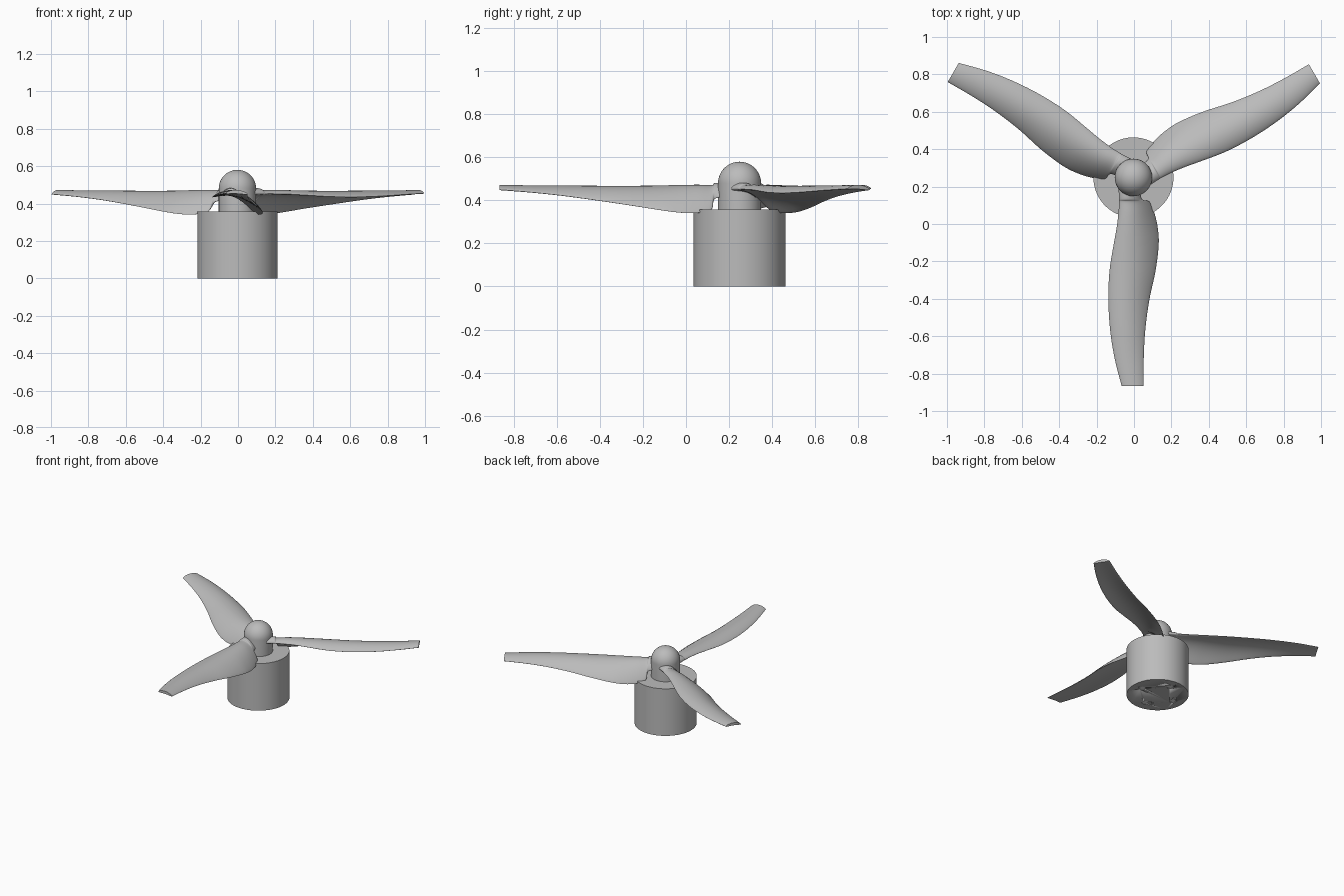
import bpy, bmesh, math
from mathutils import Matrix, Vector

if "Cube" in bpy.data.objects:
    bpy.data.objects.remove(bpy.data.objects["Cube"])

CENTRE = Vector((-0.003, 0.249, 0))
BODY_R, BODY_H = 0.214, 0.358
HUB_R, HUB_TOP = 0.1, 0.58


def make_material(name, level):
    mat = bpy.data.materials.new(name)
    mat.use_nodes = True
    colour = (level, level, level, 1)
    mat.diffuse_color = colour
    mat.node_tree.nodes["Principled BSDF"].inputs["Base Color"].default_value = colour
    return mat


grey = make_material("mid grey", 0.5)
pale = make_material("pale grey", 0.85)


def make_object(name, bm, mat, angle=40):
    bmesh.ops.recalc_face_normals(bm, faces=bm.faces)
    mesh = bpy.data.meshes.new(name)
    bm.to_mesh(mesh)
    bm.free()
    mesh.materials.append(mat)
    obj = bpy.data.objects.new(name, mesh)
    bpy.context.collection.objects.link(obj)
    bpy.ops.object.select_all(action="DESELECT")
    obj.select_set(True)
    bpy.context.view_layer.objects.active = obj
    bpy.ops.object.shade_smooth_by_angle(angle=math.radians(angle))
    return obj


def add_cylinder(bm, radius, low, high, at=CENTRE, segments=64):
    place = Matrix.Translation(Vector((at.x, at.y, (low + high) / 2)))
    bmesh.ops.create_cone(bm, cap_ends=True, segments=segments, radius1=radius,
                          radius2=radius, depth=high - low, matrix=place)


# Motor body with four screw pockets underneath
bm = bmesh.new()
add_cylinder(bm, BODY_R, 0, BODY_H, segments=96)
body = make_object("motor_body", bm, grey)

pockets = bmesh.new()
floors = bmesh.new()
for i in range(4):
    turn = i * math.pi / 2
    spot = CENTRE + 0.137 * Vector((math.cos(turn), math.sin(turn), 0))
    add_cylinder(pockets, 0.023, -0.02, 0.012, spot, 24)
    add_cylinder(floors, 0.023, 0.004, 0.012, spot, 24)
cutter = make_object("pocket_cutter", pockets, grey)
cutter.hide_render = True
cutter.hide_viewport = True
cut = body.modifiers.new("pockets", "BOOLEAN")
cut.operation = "DIFFERENCE"
cut.solver = "EXACT"
cut.object = cutter
make_object("screw_pocket_floors", floors, pale)

# Hub: a straight shaft with a hemispherical cap, turned from a profile
bm = bmesh.new()
profile = [(0, BODY_H - 0.01), (HUB_R, BODY_H - 0.01)]
for i in range(17):
    a = i / 16 * math.pi / 2
    profile.append((HUB_R * math.cos(a), HUB_TOP - HUB_R + HUB_R * math.sin(a)))
verts = [bm.verts.new((r, 0, z)) for r, z in profile]
edges = [bm.edges.new(pair) for pair in zip(verts, verts[1:])]
bmesh.ops.spin(bm, geom=verts + edges, cent=(0, 0, 0), axis=(0, 0, 1),
               angle=math.tau, steps=64)
bmesh.ops.remove_doubles(bm, verts=bm.verts, dist=0.0005)
bmesh.ops.translate(bm, verts=bm.verts, vec=CENTRE)
make_object("hub", bm, grey)

# Blade stations: radius, leading x and z, trailing x and z, camber, thickness
STATIONS = [
    (.05, -.08, .455, .035, .42, .02, .045),
    (.115, -.077, .455, .045, .41, .025, .04),
    (.13, -.077, .453, .085, .36, .035, .036),
    (.19, -.08, .452, .112, .343, .045, .034),
    (.27, -.09, .45, .13, .343, .047, .032),
    (.36, -.106, .445, .135, .354, .046, .03),
    (.5, -.128, .437, .118, .376, .043, .028),
    (.66, -.134, .435, .084, .4, .036, .026),
    (.82, -.124, .44, .063, .422, .026, .024),
    (.97, -.1, .448, .055, .438, .016, .022),
    (1.115, -.063, .455, .055, .45, .01, .02),
]


def blend(a, b, c, d, t):
    """Smooth interpolation from b to c."""
    return b + 0.5 * t * (c - a + t * (2 * a - 5 * b + 4 * c - d
                                       + t * (3 * (b - c) + d - a)))


def smooth_stations(rows, steps=5):
    padded = [rows[0]] + rows + [rows[-1]]
    for quad in zip(padded, padded[1:], padded[2:], padded[3:]):
        for i in range(steps):
            yield [blend(*column, i / steps) for column in zip(*quad)]
    yield rows[-1]


def make_blade(name, turn, around=32):
    bm = bmesh.new()
    rings = []
    for r, x0, z0, x1, z1, camber, thick in smooth_stations(STATIONS):
        ring = []
        for i in range(around):
            a = math.tau * i / around
            t = (1 - math.cos(a)) / 2
            z = z0 + (z1 - z0) * t + 4 * camber * t * (1 - t)
            ring.append(bm.verts.new((x0 + (x1 - x0) * t, -r,
                                      z + thick / 2 * math.sin(a))))
        rings.append(ring)
    for low, high in zip(rings, rings[1:]):
        for i in range(around):
            j = (i + 1) % around
            bm.faces.new((low[i], low[j], high[j], high[i]))
    bm.faces.new(rings[0])
    bm.faces.new(rings[-1])
    bm.transform(Matrix.Translation(CENTRE) @ Matrix.Rotation(turn, 4, "Z"))
    return make_object(name, bm, grey, 50)


# Three blades evenly spaced around the hub
for i, side in enumerate(("front", "left", "right")):
    make_blade(side + "_blade", i * math.tau / 3)
